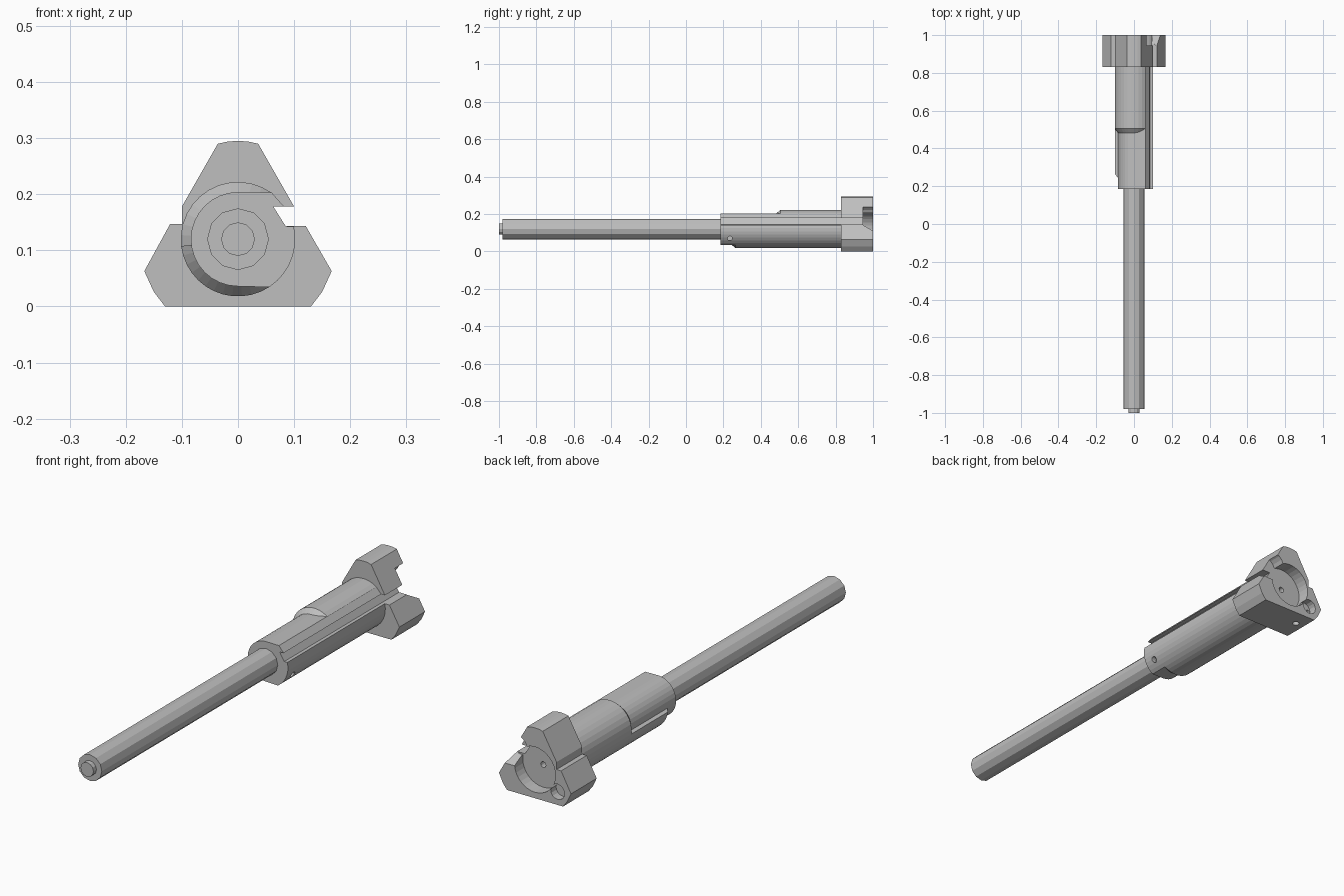
import bpy, bmesh
from math import cos, sin, radians, tau

cube = bpy.data.objects.get("Cube")
if cube:
    bpy.data.objects.remove(cube, do_unlink=True)

AXIS_Z = 0.12

steel = bpy.data.materials.new("plain grey steel")
steel.use_nodes = True
GREY = (0.52, 0.52, 0.52, 1)
steel.diffuse_color = GREY
steel.node_tree.nodes["Principled BSDF"].inputs["Base Color"].default_value = GREY


def arc(radius, start, end, steps):
    """Points (x, z about the axis) from start to end in degrees."""
    angles = [radians(start + (end - start) * i / steps) for i in range(steps + 1)]
    return [(radius * cos(a), radius * sin(a)) for a in angles]


def loft(name, rings):
    """Join equal-sized sections, each given as (y, points), and cap the ends."""
    bm = bmesh.new()
    loops = [[bm.verts.new((x, y, z + AXIS_Z)) for x, z in pts] for y, pts in rings]
    n = len(loops[0])
    for a, b in zip(loops, loops[1:]):
        for i in range(n):
            j = (i + 1) % n
            bm.faces.new((a[i], a[j], b[j], b[i]))
    bm.faces.new(loops[0])
    bm.faces.new(loops[-1])
    bmesh.ops.recalc_face_normals(bm, faces=bm.faces)
    mesh = bpy.data.meshes.new(name)
    bm.to_mesh(mesh)
    bm.free()
    mesh.materials.append(steel)
    obj = bpy.data.objects.new(name, mesh)
    bpy.context.collection.objects.link(obj)
    return obj


def rod(name, radius, y0, y1, sides, x=0, z=0):
    pts = [(x + radius * cos(tau * i / sides), z + radius * sin(tau * i / sides))
           for i in range(sides)]
    return loft(name, [(y0, pts), (y1, pts)])


def drill(name, axis, radius, depth, centre):
    """Short round cutter along the world x or z axis."""
    rot = (0, radians(90), 0) if axis == "x" else (0, 0, 0)
    bpy.ops.mesh.primitive_cylinder_add(vertices=12, radius=radius, depth=depth,
                                        location=centre, rotation=rot)
    obj = bpy.context.object
    obj.name = name
    obj.data.materials.append(steel)
    return obj


def cut(target, cutters):
    for cutter in cutters:
        cutter.hide_render = True
        mod = target.modifiers.new("cut", "BOOLEAN")
        mod.operation, mod.solver, mod.object = "DIFFERENCE", "EXACT", cutter
        bpy.context.view_layer.objects.active = target
        bpy.ops.object.modifier_apply(modifier=mod.name)
        bpy.data.objects.remove(cutter, do_unlink=True)


# Long shaft and its small end pin
rod("shaft", 0.055, -0.98, 0.25, 12)
rod("end_pin", 0.03, -1.0, -0.97, 12)

# Sleeve with the keyway running along its upper side
keyway = [(0.085, 0.023), (0.063, 0.058)]
profile = (arc(0.084, 90, 270, 16) + arc(0.102, -57, 13, 7) + keyway
           + [(0.082, 0.058), (0.06, 0.083)])
sleeve = loft("sleeve", [(0.185, profile), (0.86, profile)])
cut(sleeve, [drill("side_hole", "x", 0.012, 0.05, (0.095, 0.235, 0.07))])

# Raised collar halves with bevelled front ends
for name, a0, a1, y0 in (("upper_collar", 54, 187, 0.48), ("lower_collar", 187, 303, 0.24)):
    inner = arc(0.082, a0, a1, 12) + [(0, 0)]
    outer = arc(0.102, a0, a1, 12) + [(0, 0)]
    loft(name, [(y0, inner), (y0 + 0.025, outer), (0.85, outer)])

# Three-lobed head
lobes = [(-0.13, -0.12), (0.13, -0.12), (0.15, -0.094), (0.167, -0.057),
         (0.121, 0.023)] + keyway + [
         (0.1, 0.058), (0.036, 0.17), (0.018, 0.174), (0, 0.175), (-0.018, 0.174),
         (-0.036, 0.17), (-0.1, 0.058), (-0.1, 0.027), (-0.121, 0.027),
         (-0.167, -0.057), (-0.15, -0.094)]
head = loft("head", [(0.83, lobes), (1.0, lobes)])
cut(head, [
    rod("recess", 0.095, 0.945, 1.05, 32),
    rod("keyway_relief", 0.055, 0.945, 1.05, 20, 0.09, 0.07),
    rod("lobe_relief", 0.032, 0.965, 1.05, 16, -0.105, -0.065),
    rod("centre_hole", 0.012, 0.91, 1.05, 12),
    rod("lobe_hole", 0.011, 0.92, 1.05, 12, -0.125, -0.07),
    drill("bottom_hole", "z", 0.014, 0.03, (-0.09, 0.93, 0)),
])
# Sloped relief where the recess meets the keyway
low = [(0.06, 0.022), (0.16, 0.022), (0.16, 0.06), (0.06, 0.06)]
high = [(0.06, -0.015), (0.16, -0.015), (0.16, 0.06), (0.06, 0.06)]
cut(head, [loft("relief_ramp", [(0.945, low), (1.01, high)])])
